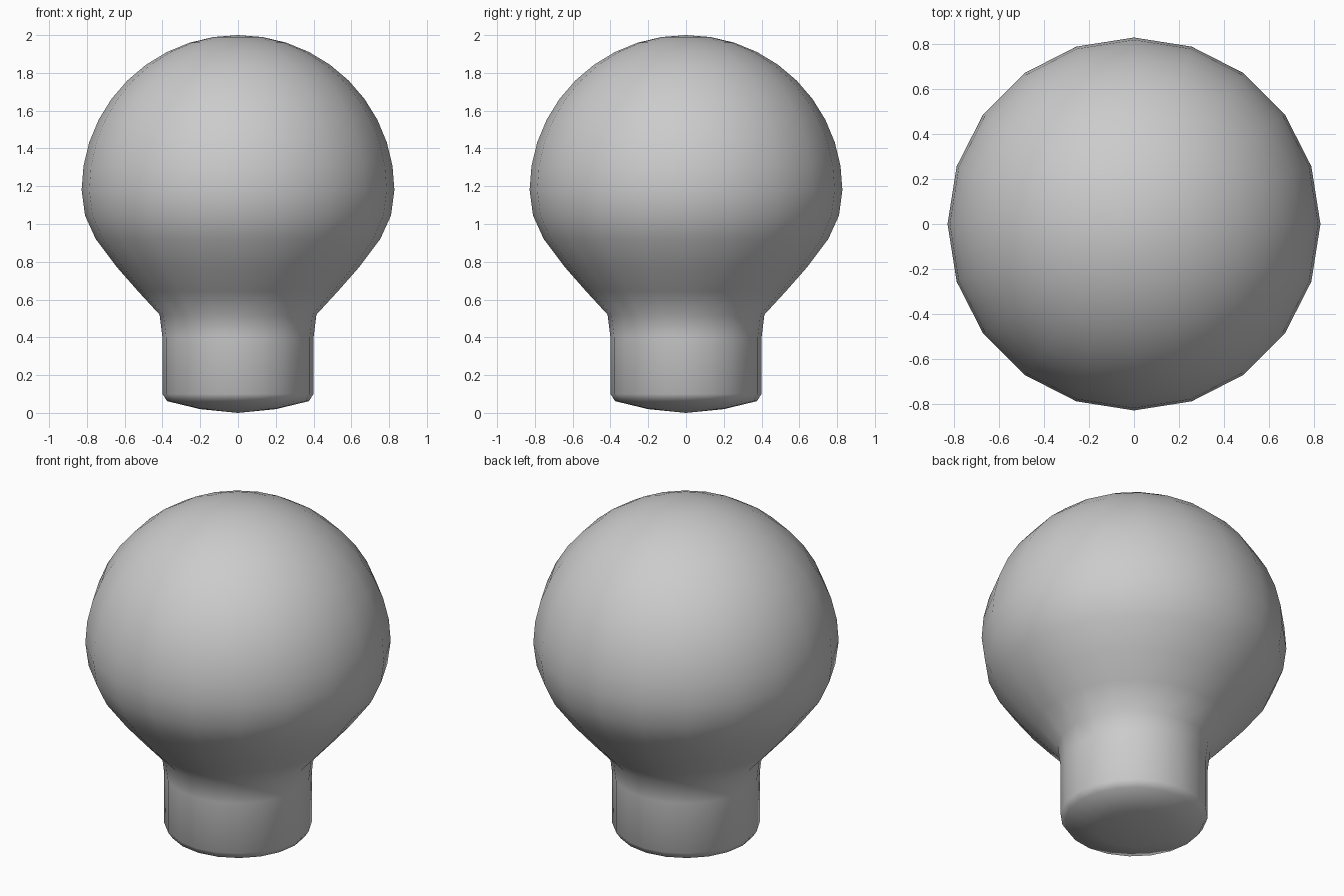
import bpy, bmesh, math

if "Cube" in bpy.data.objects:
    bpy.data.objects.remove(bpy.data.objects["Cube"])

SIDES = 20

# Half profile (radius, height): domed base, straight neck, flare
profile = [(0.2, 0.02), (0.375, 0.062), (0.4, 0.10), (0.4, 0.40),
           (0.415, 0.52), (0.53, 0.645), (0.64, 0.77), (0.753, 0.92), (0.81, 1.045)]
# Round head as an arc up towards the crown
profile += [(0.828 * math.cos(math.radians(a)), 1.18 + 0.82 * math.sin(math.radians(a)))
            for a in range(0, 90, 9)]

bm = bmesh.new()
rings = [[bm.verts.new((r * math.cos(2 * math.pi * i / SIDES),
                        r * math.sin(2 * math.pi * i / SIDES), z))
          for i in range(SIDES)] for r, z in profile]
bottom = bm.verts.new((0, 0, 0))
top = bm.verts.new((0, 0, 2.0))

# Side bands and end fans
for low, high in zip(rings, rings[1:]):
    for i in range(SIDES):
        j = (i + 1) % SIDES
        bm.faces.new((low[i], low[j], high[j], high[i]))
for i in range(SIDES):
    j = (i + 1) % SIDES
    bm.faces.new((bottom, rings[0][j], rings[0][i]))
    bm.faces.new((top, rings[-1][i], rings[-1][j]))

for f in bm.faces:
    f.smooth = True
bmesh.ops.recalc_face_normals(bm, faces=bm.faces)
mesh = bpy.data.meshes.new("round_knob")
bm.to_mesh(mesh)
bm.free()
bpy.context.collection.objects.link(bpy.data.objects.new("round_knob", mesh))
